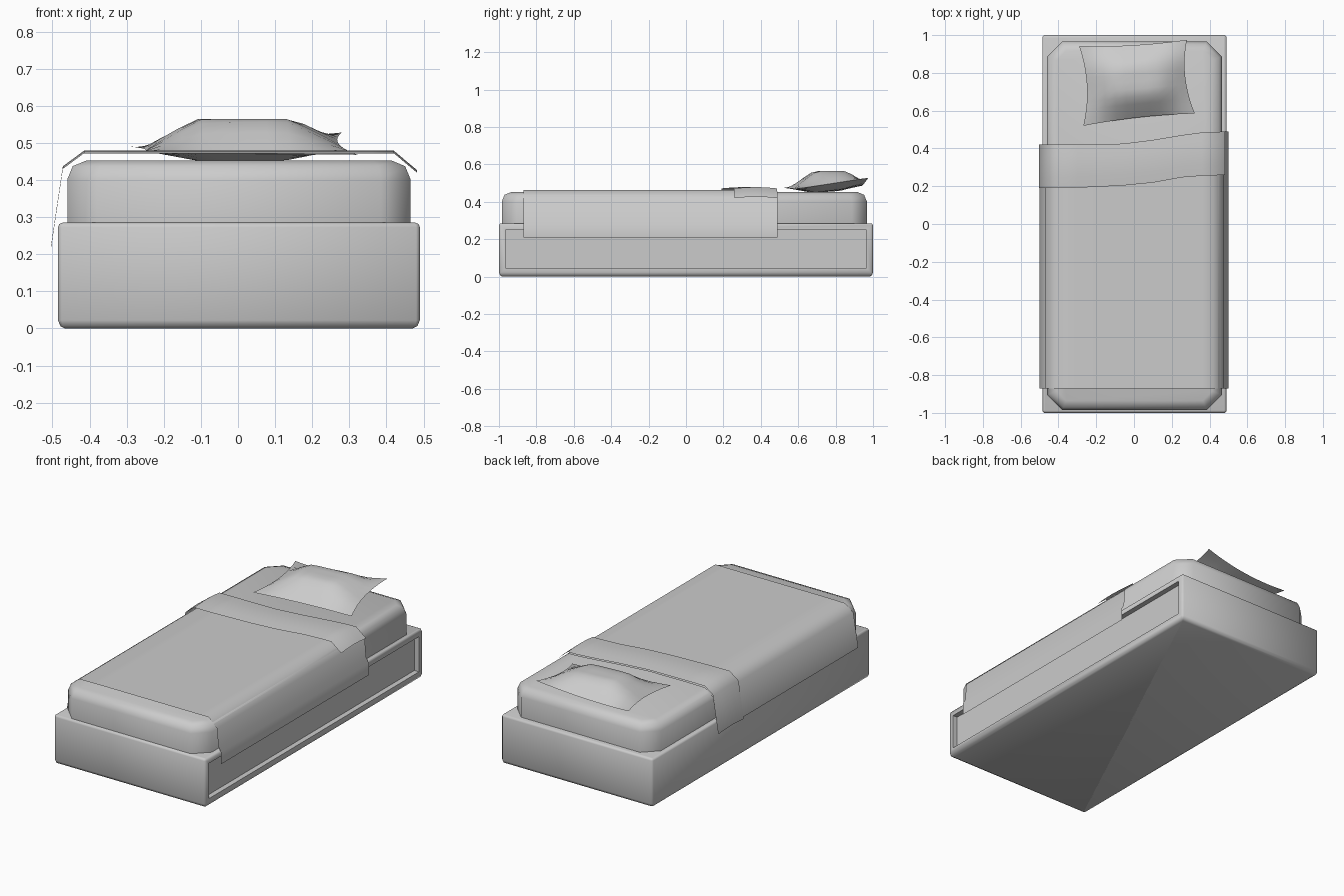
import bpy, bmesh, math
from mathutils import Vector

if "Cube" in bpy.data.objects:
    bpy.data.objects.remove(bpy.data.objects["Cube"])


def finish(bm, name, angle=60):
    bmesh.ops.recalc_face_normals(bm, faces=bm.faces)
    mesh = bpy.data.meshes.new(name)
    bm.to_mesh(mesh)
    bm.free()
    ob = bpy.data.objects.new(name, mesh)
    bpy.context.collection.objects.link(ob)
    bpy.ops.object.select_all(action='DESELECT')
    bpy.context.view_layer.objects.active = ob
    ob.select_set(True)
    bpy.ops.object.shade_smooth_by_angle(angle=math.radians(angle))
    return ob


def box(lo, hi):
    bm = bmesh.new()
    bmesh.ops.create_cube(bm, size=1)
    lo, hi = Vector(lo), Vector(hi)
    for v in bm.verts:
        v.co = Vector(lo[i] + (v.co[i] + .5) * (hi[i] - lo[i]) for i in range(3))
    return bm


def bevel(bm, test, width, segments=1):
    edges = [e for e in bm.edges if test(e)]
    bmesh.ops.bevel(bm, geom=edges, offset=width, segments=segments,
                    profile=.5, affect='EDGES')


def vertical(e):
    return abs(e.verts[0].co.z - e.verts[1].co.z) > .05


def at_z(z):
    return lambda e: all(abs(v.co.z - z) < 1e-4 for v in e.verts)


def interp(x, pts):
    for (x0, y0), (x1, y1) in zip(pts, pts[1:]):
        if x <= x1:
            t = max(0, (x - x0) / (x1 - x0))
            return y0 + (y1 - y0) * t
    return pts[-1][1]


# Bed base with a recessed panel on its right side
bm = box((-.485, -1, 0), (.49, 1, .285))
bevel(bm, vertical, .01)
bevel(bm, at_z(.285), .012, 2)
bevel(bm, at_z(0), .022, 2)
bm.normal_update()
side = max((f for f in bm.faces if f.normal.x > .99), key=lambda f: f.calc_area())
bmesh.ops.inset_region(bm, faces=[side], thickness=.02)
for v in side.verts:
    v.co.y = math.copysign(.965, v.co.y)
    v.co.z = .25 if v.co.z > .14 else .045
inner = bmesh.ops.extrude_discrete_faces(bm, faces=[side])['faces'][0]
for v in inner.verts:
    v.co.x -= .03
finish(bm, "bed_base", 50)

# Mattress with clipped corners and a soft top edge
bm = box((-.46, -.985, .28), (.465, .967, .452))
bevel(bm, vertical, .08)
bevel(bm, at_z(.452), .05, 2)
finish(bm, "mattress")


# Blanket sheets: an x-z section swept between two y edges
def sheet(name, section, near, far, rows, lift=0):
    bm = bmesh.new()
    grid = []
    for x, z in section:
        y0, y1 = interp(x, near), interp(x, far)
        grid.append([bm.verts.new((x, y0 + (y1 - y0) * r / rows,
                                   z + lift * math.sin(math.pi * r / rows)))
                     for r in range(rows + 1)])
    for a, b in zip(grid, grid[1:]):
        for r in range(rows):
            bm.faces.new((a[r], b[r], b[r + 1], a[r + 1]))
    return finish(bm, name)


top_edge = [(-.5, .42), (-.06, .425), (.1, .445), (.25, .47), (.36, .485), (.5, .49)]
fold_edge = [(-.505, .19), (-.3, .192), (-.1, .2), (.08, .215), (.2, .24), (.3, .253), (.49, .26)]
top_x = (-.3, -.06, .1, .25, .36)
sheet("blanket",
      [(-.5, .225), (-.468, .42), (-.415, .461)] + [(x, .463) for x in top_x] +
      [(.42, .463), (.474, .412), (.482, .31), (.499, .28), (.499, .21)],
      [(-.5, -.87), (.5, -.87)], top_edge, 4)
sheet("blanket_fold",
      [(-.504, .215), (-.472, .43), (-.415, .472)] + [(x, .472) for x in top_x] +
      [(.42, .472), (.482, .42)],
      fold_edge, top_edge, 4, .007)

# Pillow: two puffed grids meeting at a pinched seam
corners = [Vector(c) for c in ((-.268, .52, .474), (.322, .585, .468),
                               (.28, .975, .528), (-.29, .942, .49))]
N = 10
bm = bmesh.new()
for sign in (1, -1):
    rows = []
    for j in range(N + 1):
        row = []
        for i in range(N + 1):
            u, v = i / N, j / N
            p = (corners[0].lerp(corners[1], u)).lerp(corners[3].lerp(corners[2], u), v)
            a, b = 2 * u - 1, 2 * v - 1
            p.x -= .03 * a * (1 - b * b) * a * a      # concave sides
            p.y -= .012 * b * (1 - a * a) * b * b
            p.z -= .018 * (1 - a * a) * b * b * (1 if b > 0 else 0)
            puff = min(1, (1 - abs(a)) * 1.6) * min(1, (1 - abs(b)) * 1.5)
            p.z += puff * .082 if sign > 0 else -puff * .035
            p.z = min(p.z, .565)
            row.append(bm.verts.new(p))
        rows.append(row)
    for r0, r1 in zip(rows, rows[1:]):
        for i in range(N):
            bm.faces.new((r0[i], r0[i + 1], r1[i + 1], r1[i]))
bmesh.ops.remove_doubles(bm, verts=bm.verts, dist=1e-4)
finish(bm, "pillow", 50)
